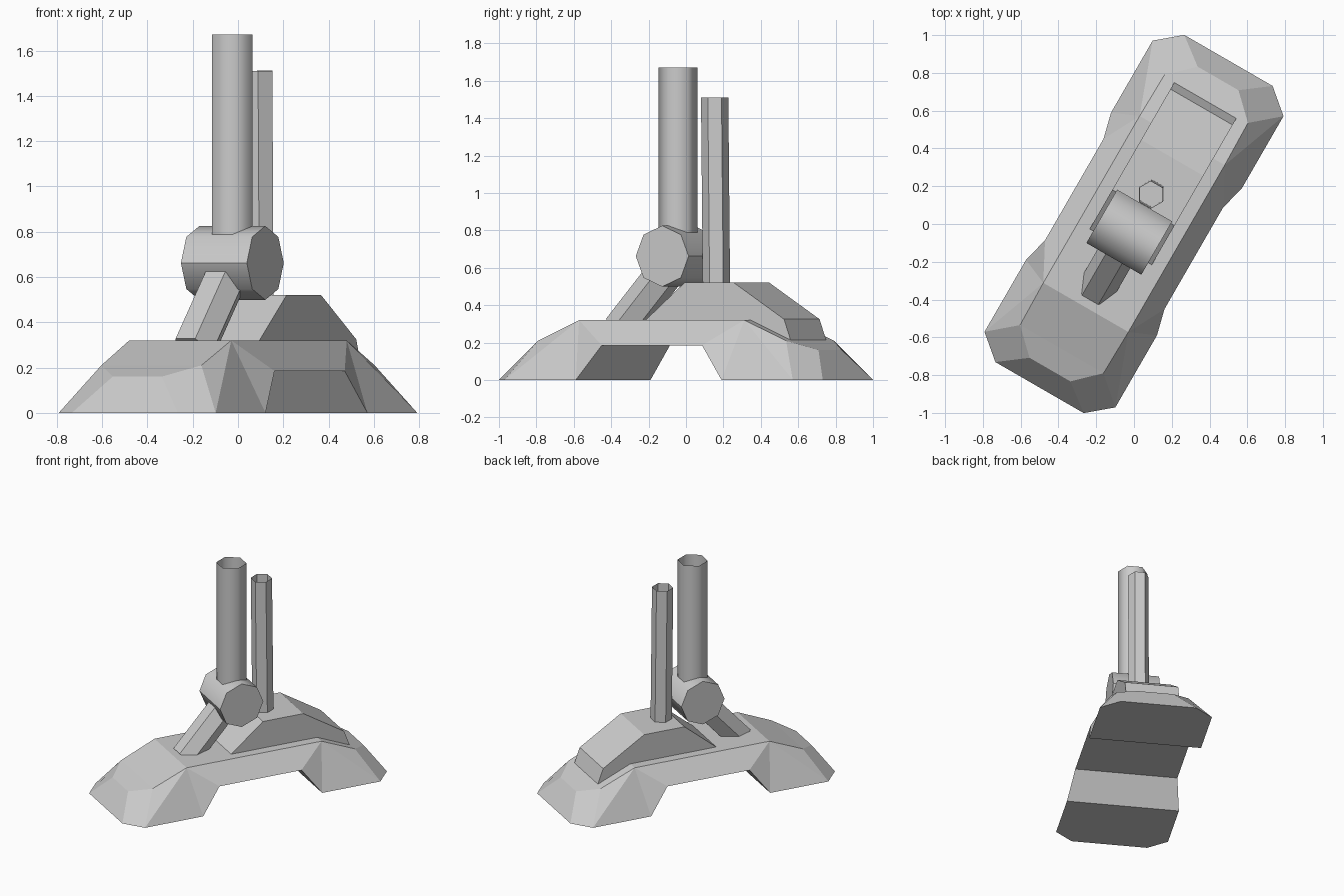
import bpy, bmesh, math
from mathutils import Vector, Matrix

cube = bpy.data.objects.get("Cube")
if cube:
    bpy.data.objects.remove(cube, do_unlink=True)

grey = bpy.data.materials.new("plain_grey")
grey.use_nodes = True
colour = (0.6, 0.6, 0.6, 1)
grey.diffuse_color = colour
grey.node_tree.nodes["Principled BSDF"].inputs["Base Color"].default_value = colour

# The whole model is turned about the vertical axis
TURN = Matrix.Rotation(math.radians(-30), 4, 'Z')


def finish(name, bm, smooth=False, closed=True, seam=None):
    """Turn a bmesh into an object; smooth parts keep sharp rims and seams."""
    if closed:
        bmesh.ops.recalc_face_normals(bm, faces=bm.faces)
    for f in bm.faces:
        f.smooth = smooth
    for e in bm.edges:
        bend = e.calc_face_angle(0)
        on_seam = seam is not None and all(abs(v.co.z - seam) < 0.001 for v in e.verts)
        e.smooth = bend < math.radians(65) and not on_seam
    mesh = bpy.data.meshes.new(name)
    bm.to_mesh(mesh)
    bm.free()
    mesh.materials.append(grey)
    obj = bpy.data.objects.new(name, mesh)
    obj.matrix_world = TURN
    bpy.context.collection.objects.link(obj)
    return obj


def prism(name, sides, radius, start, end, caps=True, **style):
    """Regular prism between two points, with corners on the x axis."""
    bm = bmesh.new()
    start, end = Vector(start), Vector(end)
    axis = (end - start).normalized()
    side = Vector((0, 0, 1)) if abs(axis.x) > 0.9 else Vector((1, 0, 0))
    up = axis.cross(side).normalized()
    rings = []
    for centre in (start, end):
        ring = []
        for i in range(sides):
            a = math.tau * i / sides
            ring.append(bm.verts.new(centre + radius * (side * math.cos(a) + up * math.sin(a))))
        rings.append(ring)
    low, high = rings
    for i in range(sides):
        j = (i + 1) % sides
        bm.faces.new((low[i], low[j], high[j], high[i]))
    if caps:
        bm.faces.new(low[::-1])
        bm.faces.new(high)
    return finish(name, bm, closed=caps, **style)


# Base: one quarter of an arched foot, mirrored both ways
corners = {
    "toe": (0.27, -1.0, 0), "heel": (0.40, -0.89, 0), "inner": (0.40, -0.45, 0),
    "arch": (0.365, -0.31, 0.185), "deck": (0.26, -0.51, 0.32),
    "brow": (0.255, -0.765, 0.21), "nose": (0.125, -0.89, 0.16),
    "toe_mid": (0, -1.0, 0), "nose_mid": (0, -0.89, 0.16), "brow_mid": (0, -0.765, 0.21),
    "deck_mid": (0, -0.51, 0.32), "inner_mid": (0, -0.45, 0), "arch_mid": (0, -0.31, 0.185),
    "deck_side": (0.26, 0, 0.32), "deck_centre": (0, 0, 0.32),
    "arch_side": (0.365, 0, 0.185), "arch_centre": (0, 0, 0.185),
}
panels = [
    "toe_mid toe nose nose_mid", "toe heel brow nose", "nose_mid nose brow brow_mid",
    "brow_mid brow deck deck_mid", "heel deck brow", "heel inner deck", "inner arch deck",
    "arch arch_side deck_side deck", "deck_mid deck deck_side deck_centre",
    "toe_mid inner_mid inner heel toe", "inner_mid arch_mid arch inner",
    "arch_mid arch_centre arch_side arch",
]
bm = bmesh.new()
for sx in (1, -1):
    for sy in (1, -1):
        verts = {k: bm.verts.new((x * sx, y * sy, z)) for k, (x, y, z) in corners.items()}
        for panel in panels:
            bm.faces.new([verts[k] for k in panel.split()])
bmesh.ops.remove_doubles(bm, verts=bm.verts, dist=0.0005)
bmesh.ops.dissolve_limit(bm, angle_limit=0.01, verts=bm.verts, edges=bm.edges)
finish("arched_base", bm)

# Housing: side profile extruded across the deck
profile = [(-0.14, 0.32), (0.10, 0.52), (0.405, 0.52), (0.715, 0.325), (0.755, 0.215),
           (0.51, 0.31), (-0.14, 0.31)]
bm = bmesh.new()
face = bm.faces.new([bm.verts.new((-0.19, y, z)) for y, z in profile])
extruded = bmesh.ops.extrude_face_region(bm, geom=[face])["geom"]
bmesh.ops.translate(bm, vec=(0.38, 0, 0),
                    verts=[g for g in extruded if isinstance(g, bmesh.types.BMVert)])
finish("rear_housing", bm)

# Pivot drum with its slanted support
prism("pivot_drum", 8, 0.163, (-0.168, -0.05, 0.662), (0.168, -0.05, 0.662),
      smooth=True, seam=0.662)
prism("slanted_strut", 6, 0.1, (0, -0.40, 0.27), (0, -0.05, 0.66))

# Two open tubes
prism("main_tube", 6, 0.104, (0, -0.05, 0.70), (0, -0.05, 1.67), caps=False, smooth=True)
prism("thin_tube", 6, 0.073, (0, 0.188, 0.50), (0, 0.177, 1.51), caps=False)
